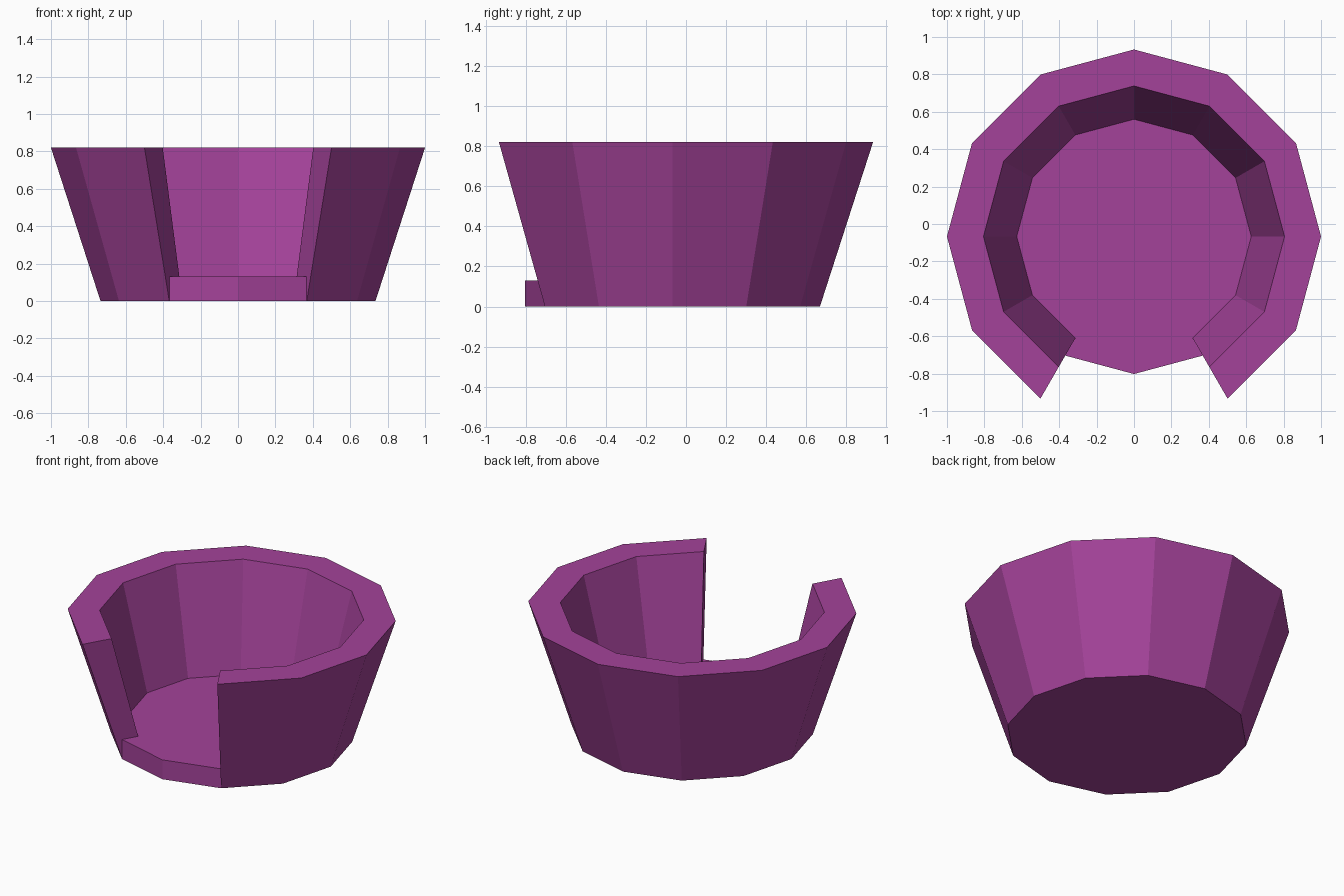
import bpy, bmesh, math

if "Cube" in bpy.data.objects:
    bpy.data.objects.remove(bpy.data.objects["Cube"])

N, CY = 12, -0.067          # twelve sides, centre offset that balances the open front
R_BASE, R_RIM, R_RIM_IN, R_FLOOR = 0.735, 1.0, 0.805, 0.627
H, FLOOR = 0.82, 0.13

bm = bmesh.new()


def point(i, r, z):
    a = math.radians(-60 + 360 / N * i)
    return bm.verts.new((r * math.cos(a), CY + r * math.sin(a), z))


# Rings: index 0..10 is the wall, index 11 is the middle of the front opening
base = [point(i, R_BASE, 0) for i in range(N)]
rim_out = [point(i, R_RIM, H) for i in range(N - 1)]
rim_in = [point(i, R_RIM_IN, H) for i in range(N - 1)]
floor_in = [point(i, R_FLOOR, FLOOR) for i in range(N - 1)]
sill = [point(i, R_BASE, FLOOR) for i in (10, 11, 12)]

# Wall: outside, rim and inside
for lower, upper in ((base, rim_out), (rim_out, rim_in), (rim_in, floor_in)):
    for i in range(N - 2):
        bm.faces.new((lower[i], lower[i + 1], upper[i + 1], upper[i]))

# Wall ends beside the opening
bm.faces.new((base[0], rim_out[0], rim_in[0], floor_in[0], sill[2]))
bm.faces.new((base[10], rim_out[10], rim_in[10], floor_in[10], sill[0]))

# Underside, floor and upright front sill
bm.faces.new(base)
bm.faces.new(floor_in + sill)
bm.faces.new((base[10], base[11], sill[1], sill[0]))
bm.faces.new((base[11], base[0], sill[2], sill[1]))
bmesh.ops.recalc_face_normals(bm, faces=bm.faces)

mesh = bpy.data.meshes.new("open_tub")
bm.to_mesh(mesh)
bm.free()
tub = bpy.data.objects.new("open_tub", mesh)
bpy.context.collection.objects.link(tub)

purple = bpy.data.materials.new("purple")
purple.diffuse_color = (0.37, 0.055, 0.32, 1)
purple.use_nodes = True
purple.node_tree.nodes["Principled BSDF"].inputs["Base Color"].default_value = purple.diffuse_color
mesh.materials.append(purple)
